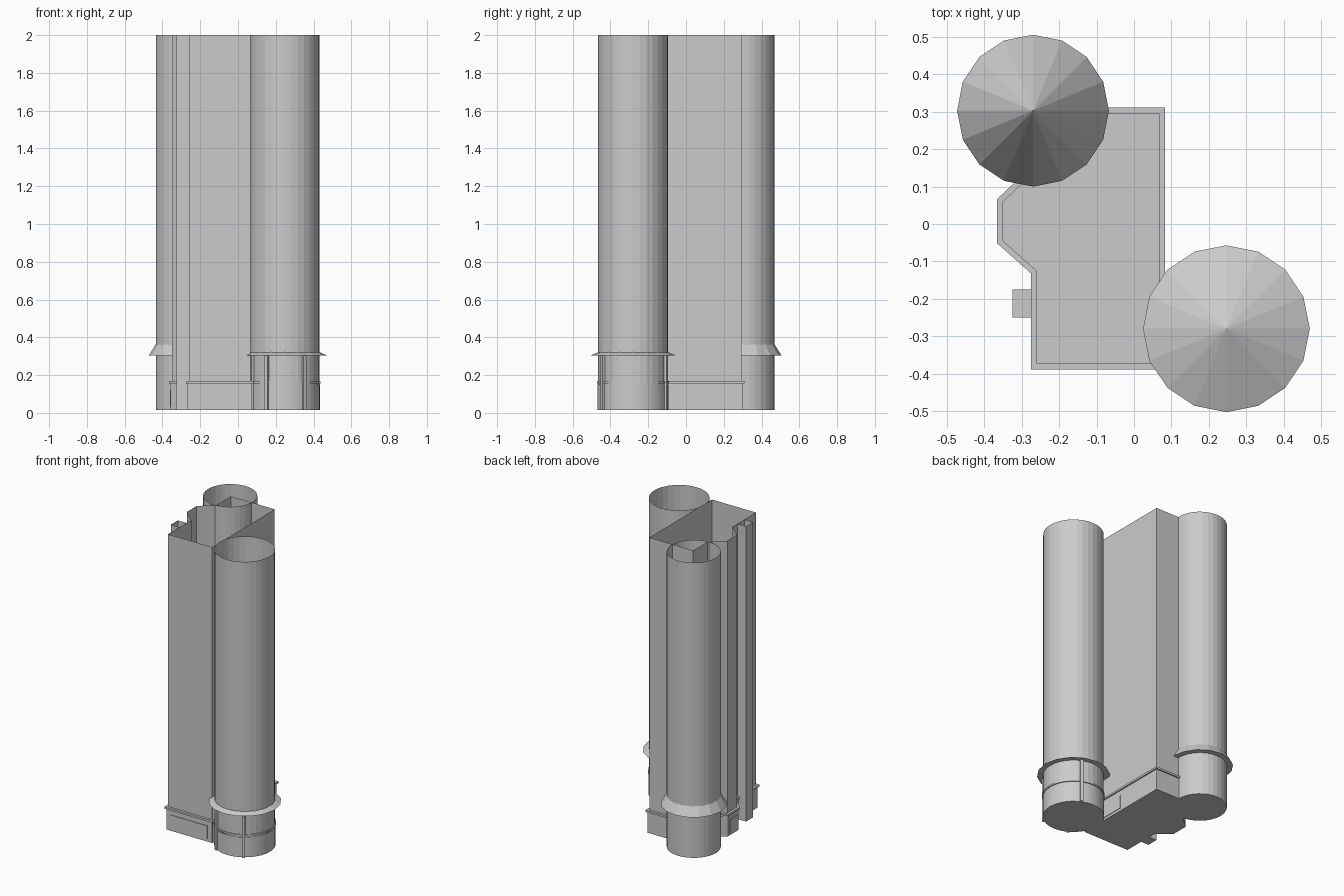
import bpy, bmesh
from math import cos, sin, radians
from mathutils import Matrix

if "Cube" in bpy.data.objects:
    bpy.data.objects.remove(bpy.data.objects["Cube"])

Z0, TOP = 0.014, 2.0
FRONT, BACK = (0.247, -0.28), (-0.27, 0.303)   # turret centres


def finish(bm, name):
    me = bpy.data.meshes.new(name)
    bm.to_mesh(me)
    bm.free()
    ob = bpy.data.objects.new(name, me)
    bpy.context.collection.objects.link(ob)
    return ob


def prism(name, pts, z0, z1, bottom=True, top=False):
    """Vertical walls around an outline, with optional caps."""
    bm = bmesh.new()
    lo = [bm.verts.new((x, y, z0)) for x, y in pts]
    hi = [bm.verts.new((x, y, z1)) for x, y in pts]
    n = len(pts)
    for i in range(n):
        j = (i + 1) % n
        bm.faces.new((lo[i], lo[j], hi[j], hi[i]))
    if bottom:
        bm.faces.new(lo[::-1])
    if top:
        bm.faces.new(hi)
    return finish(bm, name)


def circle(c, r, n=32):
    return [(c[0] + r * cos(radians(360 * i / n)),
             c[1] + r * sin(radians(360 * i / n))) for i in range(n)]


def plan(d):
    """Building outline with a bay on the left side, grown outward by d."""
    k = d * 0.41
    return [(-0.26 - d, -0.373 - d), (0.067 + d, -0.373 - d),
            (0.067 + d, 0.295 + d), (-0.26 - d, 0.295 + d),
            (-0.26 - d, 0.145 + k), (-0.35 - d, 0.06 + k),
            (-0.35 - d, -0.045 - k), (-0.26 - d, -0.125 - k)]


def ledge(name, outer, inner, z0, z1):
    """Projecting ring between two matching outlines."""
    bm = bmesh.new()
    rings = [[bm.verts.new((x, y, z)) for x, y in p] for p, z in
             ((inner, z0), (outer, z0), (outer, z1), (inner, z1))]
    n = len(outer)
    for a, b in zip(rings, rings[1:]):
        for i in range(n):
            j = (i + 1) % n
            bm.faces.new((a[i], a[j], b[j], b[i]))
    return finish(bm, name)


def cone(name, c, r, z, apex):
    bm = bmesh.new()
    bmesh.ops.create_cone(bm, cap_ends=True, segments=16, radius1=r, radius2=0,
                          depth=apex - z,
                          matrix=Matrix.Translation((*c, (z + apex) / 2)))
    return finish(bm, name)


def box(name, loc, size, turn=0):
    bm = bmesh.new()
    m = (Matrix.Translation(loc) @ Matrix.Rotation(turn, 4, 'Z')
         @ Matrix.Diagonal((*size, 1)))
    bmesh.ops.create_cube(bm, size=1, matrix=m)
    return finish(bm, name)


# Main open-topped shaft, slightly wider ground floor and ledge
prism("main_walls", plan(0), 0.16, TOP, bottom=False)
prism("ground_floor", plan(0.007), Z0, 0.155)
ledge("main_ledge", plan(0.016), plan(0), 0.155, 0.168)

# Chimney-like pier on the left wall
prism("side_pier", [(-0.325, -0.25), (-0.26, -0.25), (-0.26, -0.175),
                    (-0.325, -0.175)], Z0, TOP)

# Turrets, open at the top
prism("back_turret", circle(BACK, 0.165), Z0, TOP)
prism("front_turret", circle(FRONT, 0.185), 0.15, TOP, bottom=False)
shop = prism("front_turret_base", circle(FRONT, 0.188), Z0, 0.15)
ledge("front_turret_ledge", circle(FRONT, 0.191), circle(FRONT, 0.184), 0.155, 0.166)

# Conical roofs whose rims project through the turret walls
cone("back_cone", BACK, 0.203, 0.303, 0.63)
cone("front_cone", FRONT, 0.223, 0.305, 0.40)

# Posts carrying the front cone
for a in (205, 240, 303, 65):
    t = radians(a)
    box("cone_post", (FRONT[0] + 0.19 * cos(t), FRONT[1] + 0.19 * sin(t), 0.16),
        (0.018, 0.018, 0.29), t)

# Raised window panels on the ground floor
box("front_panel", (-0.10, -0.381, 0.076), (0.275, 0.006, 0.09))
box("right_panel", (0.075, -0.13, 0.076), (0.006, 0.18, 0.09))
box("bay_panel", (-0.358, 0.007, 0.076), (0.006, 0.08, 0.09))

# Smooth the rounded shop base
bpy.context.view_layer.objects.active = shop
shop.select_set(True)
bpy.ops.object.shade_smooth_by_angle()
